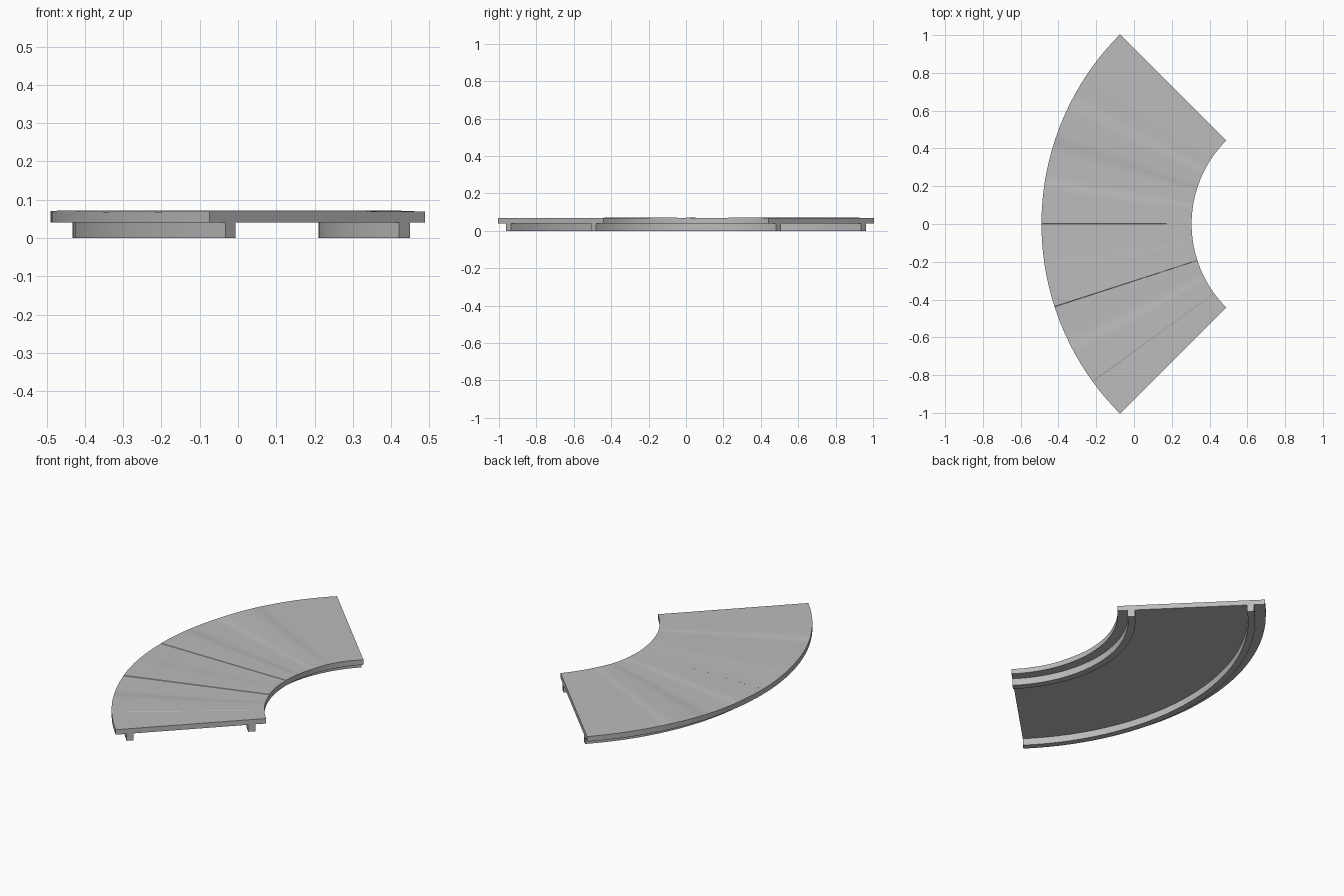
import bpy, bmesh, math, random

random.seed(4)
cube = bpy.data.objects.get("Cube")
if cube:
    bpy.data.objects.remove(cube, do_unlink=True)

CENTRE_X = 0.93
HALF = math.radians(45)

grey = bpy.data.materials.new("weathered grey")
grey.use_nodes = True
colour = (0.5, 0.5, 0.5, 1)
grey.diffuse_color = colour
grey.node_tree.nodes["Principled BSDF"].inputs["Base Color"].default_value = colour


def arc_loft(name, r_in, r_out, z_low, stations):
    """Sweep a rectangular section through (angle, top height) stations."""
    bm = bmesh.new()
    rings = []
    for angle, z_top in stations:
        section = ((r_in, z_low), (r_out, z_low), (r_out, z_top), (r_in, z_top))
        rings.append([bm.verts.new((CENTRE_X - r * math.cos(angle),
                                    r * math.sin(angle), z)) for r, z in section])
    for a, b in zip(rings, rings[1:]):
        for i in range(4):
            j = (i + 1) % 4
            bm.faces.new((a[i], a[j], b[j], b[i]))
    bm.faces.new(rings[0])
    bm.faces.new(rings[-1])
    bmesh.ops.recalc_face_normals(bm, faces=bm.faces)
    mesh = bpy.data.meshes.new(name)
    bm.to_mesh(mesh)
    bm.free()
    mesh.materials.append(grey)
    obj = bpy.data.objects.new(name, mesh)
    bpy.context.collection.objects.link(obj)
    bpy.ops.object.select_all(action='DESELECT')
    obj.select_set(True)
    bpy.context.view_layer.objects.active = obj
    bpy.ops.object.shade_smooth_by_angle(angle=math.radians(25))
    return obj


# Deck: wedge planks with slightly uneven tops and fine steps at the seams
PLANKS, STEPS = 10, 4
width = 2 * HALF / PLANKS
seam = math.radians(0.1)
deck_stations = []
for p in range(PLANKS):
    start = -HALF + p * width + (seam if p else 0)
    end = -HALF + (p + 1) * width
    left, right = (random.uniform(0.068, 0.072) for _ in range(2))
    for s in range(STEPS + 1):
        t = s / STEPS
        deck_stations.append((start + (end - start) * t, left + (right - left) * t))
arc_loft("deck", 0.625, 1.42, 0.04, deck_stations)

# Two curved support rails under the deck
for name, r_in, r_out in (("inner_rail", 0.68, 0.72), ("outer_rail", 1.325, 1.362)):
    count = 32
    arc_loft(name, r_in, r_out, 0.0,
             [(-HALF + 2 * HALF * i / count, 0.042) for i in range(count + 1)])
